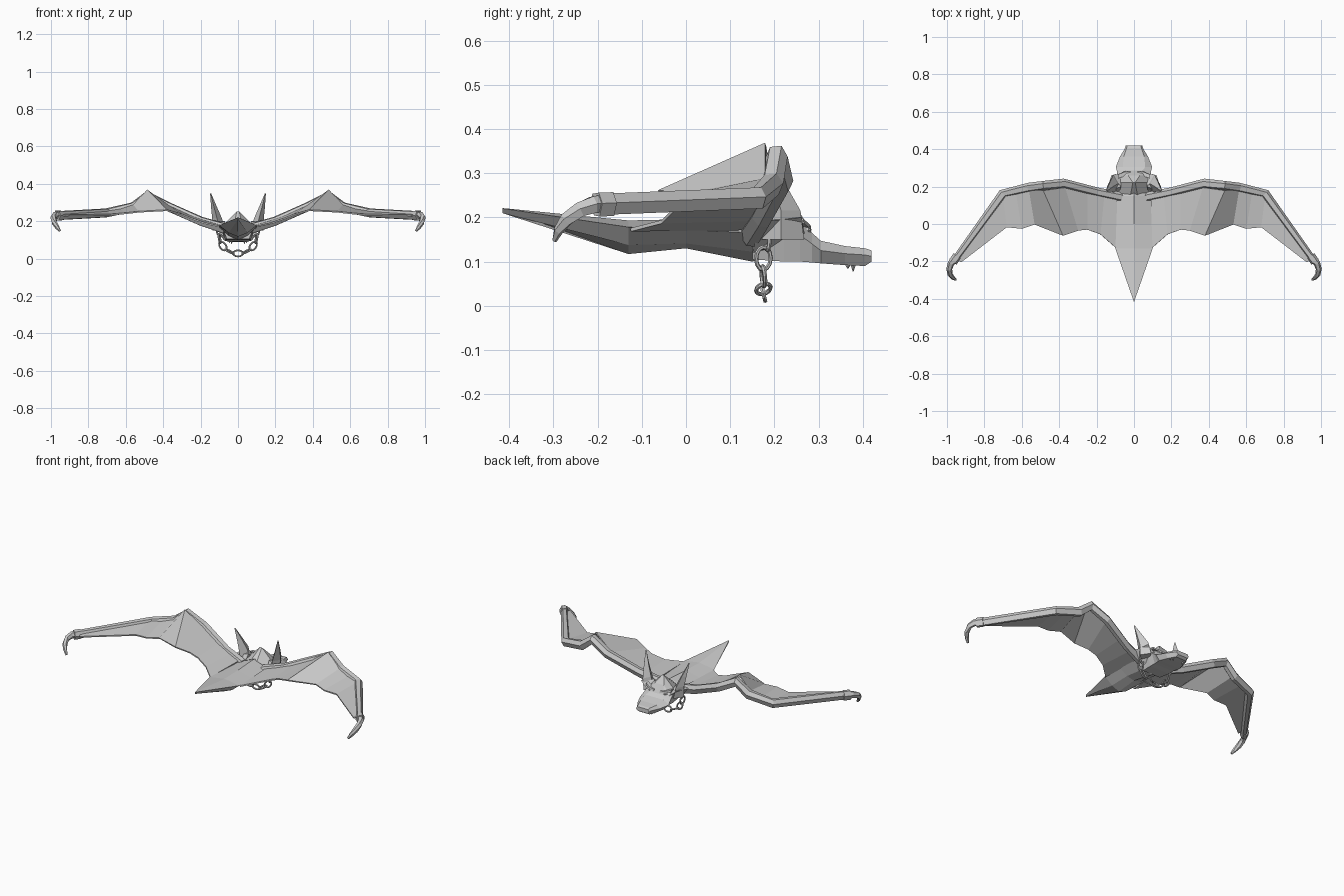
import bpy, bmesh, math
from mathutils import Vector, Matrix

if "Cube" in bpy.data.objects:
    bpy.data.objects.remove(bpy.data.objects["Cube"])


def make(name, verts, faces, mirror=False, thickness=0):
    me = bpy.data.meshes.new(name)
    me.from_pydata([tuple(v) for v in verts], [], faces)
    bm = bmesh.new()
    bm.from_mesh(me)
    bmesh.ops.remove_doubles(bm, verts=bm.verts, dist=0.0005)
    bmesh.ops.recalc_face_normals(bm, faces=bm.faces)
    bm.to_mesh(me)
    bm.free()
    ob = bpy.data.objects.new(name, me)
    bpy.context.collection.objects.link(ob)
    if thickness:
        m = ob.modifiers.new("thickness", 'SOLIDIFY')
        m.thickness = thickness
        m.offset = 0
    if mirror:
        ob.modifiers.new("mirror", 'MIRROR').use_mirror_merge = False
    return ob


def loft(name, rings, mirror=False):
    n = len(rings[0])
    verts = [p for r in rings for p in r]
    faces = [(i * n + j, i * n + (j + 1) % n, (i + 1) * n + (j + 1) % n, (i + 1) * n + j)
             for i in range(len(rings) - 1) for j in range(n)]
    faces += [tuple(range(n)), tuple(range(len(verts) - n, len(verts)))]
    return make(name, verts, faces, mirror)


def tube(name, path, sizes, profile, mirror=True):
    # Sweeps a profile (sideways, up) along a path
    pts = [Vector(p) for p in path]
    rings = []
    for i, p in enumerate(pts):
        d = (pts[min(i + 1, len(pts) - 1)] - pts[max(i - 1, 0)]).normalized()
        side = Vector((-d.y, d.x, 0)).normalized()
        up = d.cross(side)
        if up.z < 0:
            up = -up
        w, h = sizes[i]
        rings.append([p + side * a * w + up * b * h for a, b in profile])
    return loft(name, rings, mirror)


# Body with keel underside and pointed tail: y, half width, edge z, top z, keel z
body = [(-0.415, 0.001, 0.22, 0.221, 0.219), (-0.13, 0.10, 0.178, 0.193, 0.117),
        (0.0, 0.10, 0.172, 0.196, 0.13), (0.15, 0.10, 0.165, 0.205, 0.10),
        (0.19, 0.07, 0.16, 0.20, 0.11)]
loft("body", [[(-w, y, e), (0, y, t), (w, y, e), (w * .5, y, (e + k) / 2 - .01), (0, y, k),
               (-w * .5, y, (e + k) / 2 - .01)] for y, w, e, t, k in body])

# Wing membrane: front edge and trailing edge
front = [(.09, .14, .175), (.16, .15, .195), (.25, .165, .225), (.37, .195, .28), (.485, .18, .365),
         (.56, .18, .285), (.63, .165, .262), (.70, .145, .25), (.95, -.185, .235)]
back = [(.10, -.125, .172), (.18, -.055, .19), (.25, -.03, .215), (.30, -.035, .235), (.38, -.062, .258),
        (.53, -.002, .25), (.60, -.025, .242), (.68, -.017, .235), (.925, -.205, .23)]
n = len(front)
make("wing_membrane", front + back, [(i, i + 1, n + i + 1, n + i) for i in range(n - 1)], True, 0.008)

# Wing arm along the leading edge
arm_profile = [(1, .1), (.45, 1), (-.6, .9), (-1, 0), (-.4, -.9), (.5, -1)]
tube("wing_arm",
     [(.07, .145, .16), (.20, .172, .20), (.38, .217, .28), (.485, .205, .335), (.56, .195, .275),
      (.70, .163, .244), (.953, -.185, .23)],
     [(.025, .028), (.024, .024), (.026, .024), (.025, .027), (.026, .026), (.025, .024), (.018, .024)],
     arm_profile)

# Collar and hooked claw on each wing tip
tube("claw_collar", [(.945, -.17, .23), (.968, -.203, .229)], [(.024, .027)] * 2, arm_profile)
tube("wing_claw",
     [(.955, -.185, .232), (.978, -.21, .229), (.988, -.24, .218), (.983, -.27, .195),
      (.968, -.288, .170), (.953, -.297, .148)],
     [(.02, .021), (.018, .019), (.016, .017), (.014, .015), (.011, .011), (.006, .006)], arm_profile)

# Head: y, half width, bottom z, side z, top z, top half width
head = [(.15, .08, .105, .16, .19, .02), (.222, .09, .10, .17, .252, .006), (.258, .088, .10, .16, .21, .03),
        (.285, .092, .098, .14, .165, .045), (.305, .097, .096, .125, .147, .06),
        (.36, .075, .092, .118, .135, .055), (.405, .048, .09, .115, .13, .04), (.42, .044, .10, .112, .125, .036)]
loft("head", [[(-w * .75, y, b), (-w, y, s), (-t, y, z), (t, y, z), (w, y, s), (w * .75, y, b)]
              for y, w, b, s, z, t in head])

# Horn-like ears: centre and half sizes
ear = [(.10, .215, .15, .035, .052), (.112, .215, .215, .026, .044), (.128, .20, .275, .016, .025),
       (.146, .178, .347, .003, .004)]
loft("ear", [[(x - a, y, z), (x, y - b, z), (x + a, y, z), (x, y + b, z)] for x, y, z, a, b in ear], True)

# Cheek frills beside the neck
make("cheek_frill", [(.06, .27, .15), (.12, .262, .20), (.15, .168, .19), (.08, .15, .12), (.07, .2, .2)],
     [(0, 1, 4), (1, 2, 4), (2, 3, 4), (0, 3, 2, 1), (0, 4, 3)], True)

# Brows, eyes and fangs
loft("brow", [[(x, y - .012, z), (x, y + .012, z - .004), (x, y + .01, z + .007), (x, y - .012, z + .009)]
              for x, y, z in [(.02, .272, .174), (.05, .268, .179), (.085, .255, .19)]], True)
loft("eye", [[(.05 + r * math.cos(a), y, .17 + r * .6 * math.sin(a)) for a in [k * math.pi / 3 for k in range(6)]]
             for y, r in [(.255, .016), (.277, .013), (.283, .005)]], True)
for i, (x, y, h) in enumerate([(.034, .378, .017), (.046, .366, .011)]):
    loft("fang_%d" % i, [[(x - r, y, z), (x, y - r, z), (x + r, y, z), (x, y + r, z)]
                         for r, z in [(.006, .099), (.005, .09), (.001, .095 - h)]], True)

# Chain hanging below the neck, alternate links turned by a quarter
for i in range(9):
    a = math.radians(270 + (i - 4) * 27)
    c = Vector((.10 * math.cos(a), .175 + max(0, abs(i - 4) - 3) * .01, .122 + .094 * math.sin(a)))
    along = Vector((-.10 * math.sin(a), 0, .094 * math.cos(a))).normalized()
    side = Vector((0, 1, 0))
    if i % 2 == 0:
        side = along.cross(side)
    side = (side + along.cross(side) * .25).normalized()
    normal = along.cross(side)
    rings = []
    for j in range(12):
        t = j * math.tau / 12
        d = along * math.cos(t) + side * math.sin(t)
        p = c + along * .026 * math.cos(t) + side * .017 * math.sin(t)
        rings.append([p + d * .005 * math.cos(u) + normal * .005 * math.sin(u)
                      for u in [k * math.tau / 6 for k in range(6)]])
    make("chain_link_%d" % i, [p for r in rings for p in r],
         [(j * 6 + k, j * 6 + (k + 1) % 6, (j + 1) % 12 * 6 + (k + 1) % 6, (j + 1) % 12 * 6 + k)
          for j in range(12) for k in range(6)])
